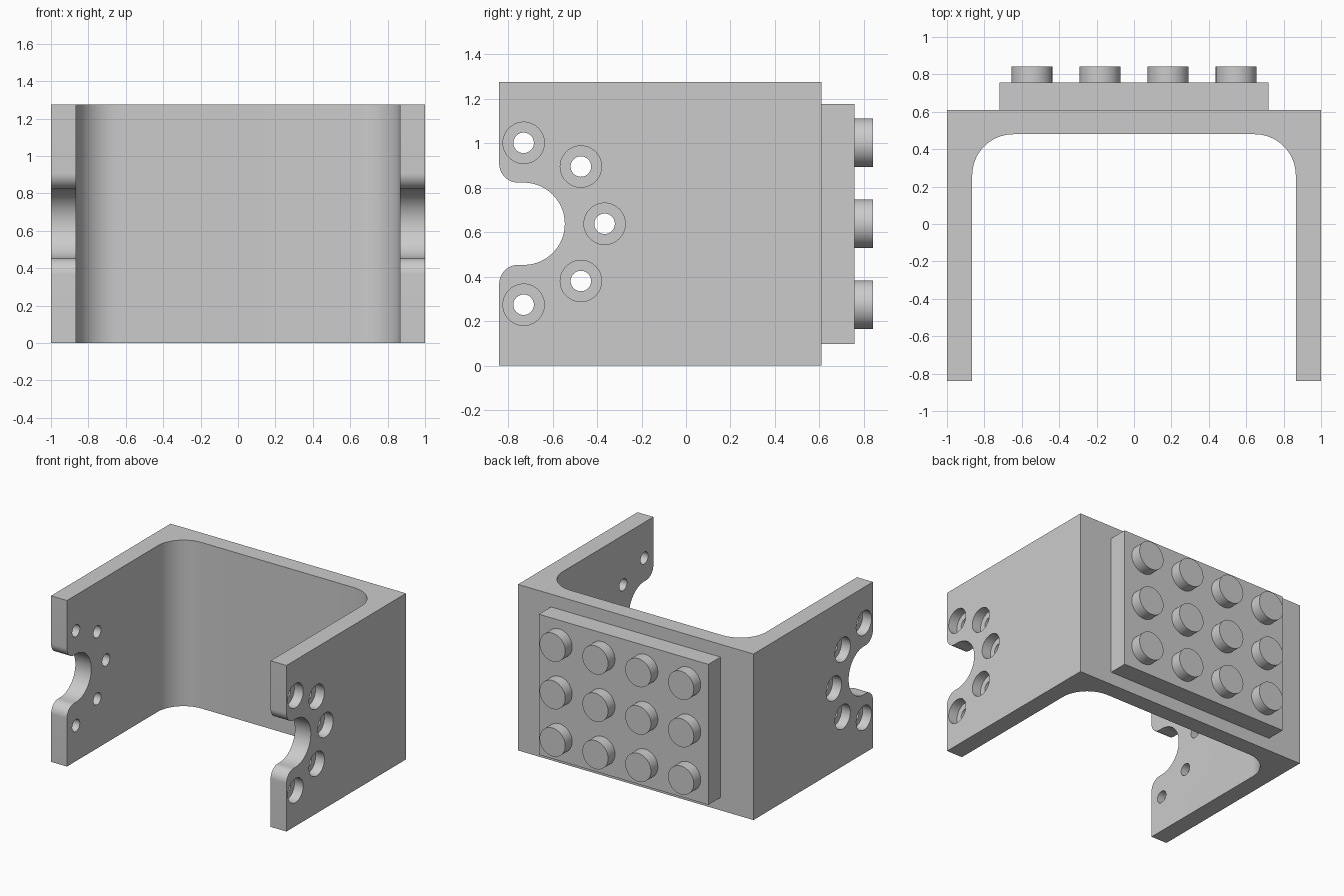
import bpy
import bmesh
from math import cos, sin, pi, radians
from mathutils import Matrix, Vector

if "Cube" in bpy.data.objects:
    bpy.data.objects.remove(bpy.data.objects["Cube"], do_unlink=True)

HEIGHT, MID = 1.275, 0.6375
FRONT, BACK, WALL = -0.84, 0.61, 0.865

grey = bpy.data.materials.new("plain grey")
grey.use_nodes = True
grey.diffuse_color = (0.6, 0.6, 0.6, 1)
grey.node_tree.nodes["Principled BSDF"].inputs["Base Color"].default_value = (0.6, 0.6, 0.6, 1)


def arc(cx, cy, r, start, end, steps=16):
    angles = [radians(start + (end - start) * i / steps) for i in range(steps + 1)]
    return [(cx + r * cos(a), cy + r * sin(a)) for a in angles]


def finish(bm, name):
    bmesh.ops.recalc_face_normals(bm, faces=bm.faces)
    mesh = bpy.data.meshes.new(name)
    bm.to_mesh(mesh)
    bm.free()
    mesh.materials.append(grey)
    obj = bpy.data.objects.new(name, mesh)
    bpy.context.collection.objects.link(obj)
    return obj


def prism(name, points, direction):
    """Extrude a closed outline of 3D points along a direction."""
    bm = bmesh.new()
    face = bm.faces.new([bm.verts.new(p) for p in points])
    new = bmesh.ops.extrude_face_region(bm, geom=[face])["geom"]
    verts = [v for v in new if isinstance(v, bmesh.types.BMVert)]
    bmesh.ops.translate(bm, verts=verts, vec=Vector(direction))
    return finish(bm, name)


def cylinders(name, centres, radius, depth, axis):
    """Several equal cylinders lying along one axis."""
    turn = Matrix.Rotation(pi / 2, 4, "Y" if axis == "X" else "X")
    bm = bmesh.new()
    for c in centres:
        bmesh.ops.create_cone(bm, cap_ends=True, segments=48, radius1=radius, radius2=radius,
                              depth=depth, matrix=Matrix.Translation(c) @ turn)
    return finish(bm, name)


def activate(obj):
    bpy.ops.object.select_all(action="DESELECT")
    obj.select_set(True)
    bpy.context.view_layer.objects.active = obj


def cut(obj, cutter):
    cutter.hide_render = True
    mod = obj.modifiers.new("cut", "BOOLEAN")
    mod.operation, mod.solver, mod.object = "DIFFERENCE", "EXACT", cutter
    activate(obj)
    bpy.ops.object.modifier_apply(modifier=mod.name)
    bpy.data.objects.remove(cutter, do_unlink=True)


# U-shaped bracket with rounded inner corners
R = 0.22
half = [(1, BACK), (1, FRONT), (WALL, FRONT)] + arc(WALL - R, 0.48 - R, R, 0, 90)
outline = half + [(-x, y) for x, y in reversed(half)]
bracket = prism("bracket", [(x, y, 0) for x, y in outline], (0, 0, HEIGHT))

# Round notch with softened lips at the front of both arms
NOTCH, LIP, HUB = 0.185, 0.085, -0.73
upper = [(-1, NOTCH + LIP)] + arc(FRONT + LIP, NOTCH + LIP, LIP, 180, 270)
upper += arc(HUB, 0, NOTCH, 90, 0, 24)
notch = upper + [(y, -z) for y, z in reversed(upper[:-1])]
cut(bracket, prism("notch_cutter", [(-1.2, y, MID + z) for y, z in notch], (2.4, 0, 0)))

# Five screw holes around the notch, countersunk from outside
ring = arc(HUB, MID, 0.364, -90, 90, 4)
cut(bracket, cylinders("hole_cutter", [(0, y, z) for y, z in ring], 0.046, 2.4, "X"))
sinks = [(s * 1.02, y, z) for s in (-1, 1) for y, z in ring]
cut(bracket, cylinders("sink_cutter", sinks, 0.093, 0.19, "X"))

# Raised plate on the back
plate = prism("back_plate", [(x, BACK, z) for x, z in
              ((-0.72, 0.098), (0.72, 0.098), (0.72, 1.177), (-0.72, 1.177))], (0, 0.147, 0))

# Grid of round studs on the plate
PITCH = 0.364
spots = [((i - 1.5) * PITCH, 0.799, MID + j * PITCH) for i in range(4) for j in (-1, 0, 1)]
studs = cylinders("studs", spots, 0.109, 0.084, "Y")

for obj in (bracket, plate, studs):
    activate(obj)
    bpy.ops.object.shade_smooth_by_angle(angle=radians(30))
